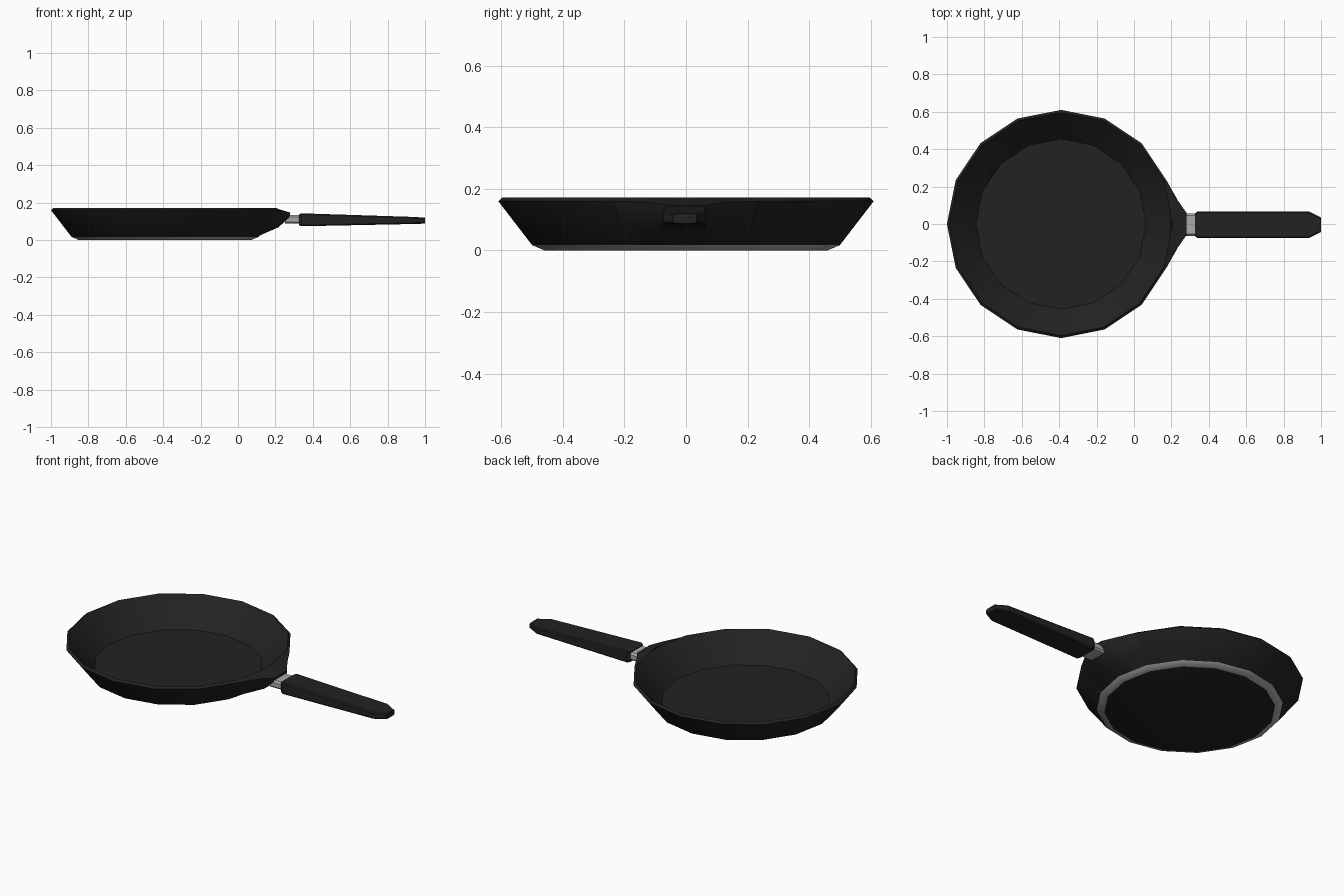
import bpy
import math

cube = bpy.data.objects.get("Cube")
if cube:
    bpy.data.objects.remove(cube, do_unlink=True)


def make_material(name, color):
    mat = bpy.data.materials.new(name)
    mat.use_nodes = True
    mat.diffuse_color = color
    mat.node_tree.nodes["Principled BSDF"].inputs["Base Color"].default_value = color
    return mat


BLACK = make_material("black coating", (0.016, 0.016, 0.016, 1))
STEEL = make_material("bare steel", (0.4, 0.4, 0.39, 1))


def make_object(name, verts, faces, mats, smooth=30):
    mesh = bpy.data.meshes.new(name)
    mesh.from_pydata(verts, [], faces)
    for mat in mats:
        mesh.materials.append(mat)
    mesh.shade_smooth()
    mesh.set_sharp_from_angle(angle=math.radians(smooth))
    obj = bpy.data.objects.new(name, mesh)
    bpy.context.collection.objects.link(obj)
    return obj


def loft(name, rings, mats, smooth=30):
    """Bridge equal rings in order and cap both ends."""
    n = len(rings[0])
    verts = [p for ring in rings for p in ring]
    faces = [list(range(n))[::-1], list(range(len(verts) - n, len(verts)))]
    for r in range(len(rings) - 1):
        a, b = r * n, (r + 1) * n
        for i in range(n):
            j = (i + 1) % n
            faces.append((a + i, a + j, b + j, b + i))
    return make_object(name, verts, faces, mats, smooth)


# Pan body: sixteen-sided lathe with a bare steel edge around the base
SIDES, CENTRE = 16, -0.39


def circle(radius, z):
    steps = [math.tau * i / SIDES for i in range(SIDES)]
    return [(CENTRE + radius * math.cos(a), radius * math.sin(a), z) for a in steps]


profile = [(0.46, 0), (0.5, 0.017), (0.61, 0.16), (0.597, 0.172), (0.455, 0.022)]
pan = loft("pan_body", [circle(r, z) for r, z in profile], [BLACK, STEEL])
for face in pan.data.polygons:
    if 0.001 < face.center.z < 0.015 and face.normal.z < 0:
        face.material_index = 1

# Handle mount: wall drawn out from the rim into a narrow neck
half = [
    [(0.162, 0.228, 0.172), (0.174, 0.233, 0.16), (0.155, 0.225, 0.125),
     (0.12, 0.211, 0.08), (0.072, 0.191, 0.017)],
    [(0.183, 0.12, 0.172), (0.235, 0.125, 0.157), (0.225, 0.12, 0.125),
     (0.175, 0.12, 0.065), (0.087, 0.12, 0.017)],
    [(0.195, 0.06, 0.172), (0.28, 0.06, 0.147), (0.275, 0.06, 0.12),
     (0.215, 0.06, 0.068), (0.099, 0.06, 0.017)],
]
columns = half + [[(x, -y, z) for x, y, z in col] for col in reversed(half)]
rows = len(half[0])
faces = []
for c in range(len(columns) - 1):
    for r in range(rows - 1):
        k = c * rows + r
        faces.append((k, k + rows, k + rows + 1, k + 1))
make_object("handle_mount", [p for col in columns for p in col], faces, [BLACK], 35)


def section(x, width, low, high, cut):
    """Chamfered rectangle across the handle."""
    w, t = width, width - cut
    pts = [(t, low), (w, low + cut), (w, high - cut), (t, high)]
    pts += [(-y, z) for y, z in reversed(pts)]
    return [(x, y - 0.004, z) for y, z in pts]


# Steel collar between mount and grip
loft("handle_collar", [section(0.25, 0.06, 0.088, 0.133, 0.01),
                       section(0.345, 0.06, 0.088, 0.133, 0.01)], [STEEL], 20)

# Long grip, thinning toward a tapered tip
loft("handle_grip", [section(0.325, 0.06, 0.08, 0.137, 0.006),
                     section(0.34, 0.071, 0.074, 0.143, 0.006),
                     section(0.935, 0.071, 0.086, 0.124, 0.006),
                     section(1.0, 0.038, 0.088, 0.12, 0.006)], [BLACK], 20)
